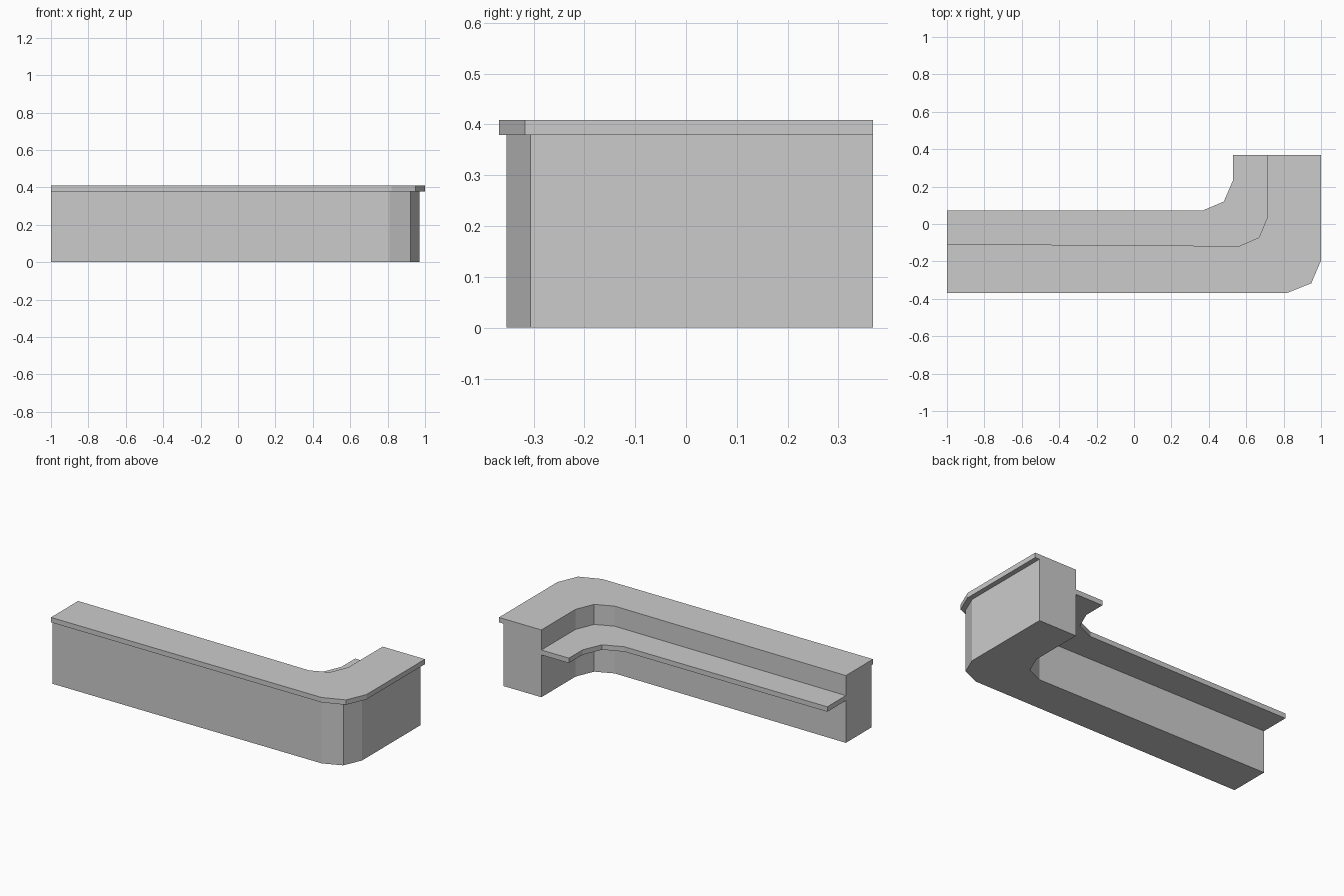
import bpy
import bmesh

if "Cube" in bpy.data.objects:
    bpy.data.objects.remove(bpy.data.objects["Cube"], do_unlink=True)

grey = bpy.data.materials.new("plain_grey")
grey.use_nodes = True
grey.diffuse_color = (0.6, 0.6, 0.6, 1)
grey.node_tree.nodes["Principled BSDF"].inputs["Base Color"].default_value = (0.6, 0.6, 0.6, 1)

# Plan lines, each running from the left end round the corner to the rear end
COUNTER_EDGE = [(-1, -0.368), (0.82, -0.368), (0.948, -0.317), (1, -0.195), (1, 0.368)]
BODY_FRONT = [(-1, -0.353), (0.81, -0.353), (0.922, -0.306), (0.97, -0.195), (0.97, 0.368)]
BODY_BACK = [(-1, -0.107), (0.562, -0.118), (0.668, -0.072), (0.715, 0.04), (0.715, 0.368)]
SHELF_EDGE = [(-1, 0.071), (0.365, 0.071), (0.48, 0.12), (0.53, 0.235), (0.53, 0.368)]


def slab(name, outer, inner, bottom, top):
    """Extrude the strip between two plan lines from bottom to top."""
    bm = bmesh.new()
    outline = outer + inner[::-1]
    base = bm.faces.new([bm.verts.new((x, y, bottom)) for x, y in outline])
    raised = bmesh.ops.extrude_face_region(bm, geom=[base], use_keep_orig=True)
    verts = [v for v in raised["geom"] if isinstance(v, bmesh.types.BMVert)]
    bmesh.ops.translate(bm, verts=verts, vec=(0, 0, top - bottom))
    bmesh.ops.recalc_face_normals(bm, faces=bm.faces)
    mesh = bpy.data.meshes.new(name)
    bm.to_mesh(mesh)
    bm.free()
    mesh.materials.append(grey)
    obj = bpy.data.objects.new(name, mesh)
    bpy.context.collection.objects.link(obj)
    return obj


# Solid base, overhanging worktop and rear shelf
slab("counter_body", BODY_FRONT, BODY_BACK, 0, 0.379)
slab("counter_top", COUNTER_EDGE, BODY_BACK, 0.379, 0.409)
slab("rear_shelf", BODY_BACK, SHELF_EDGE, 0.257, 0.287)
